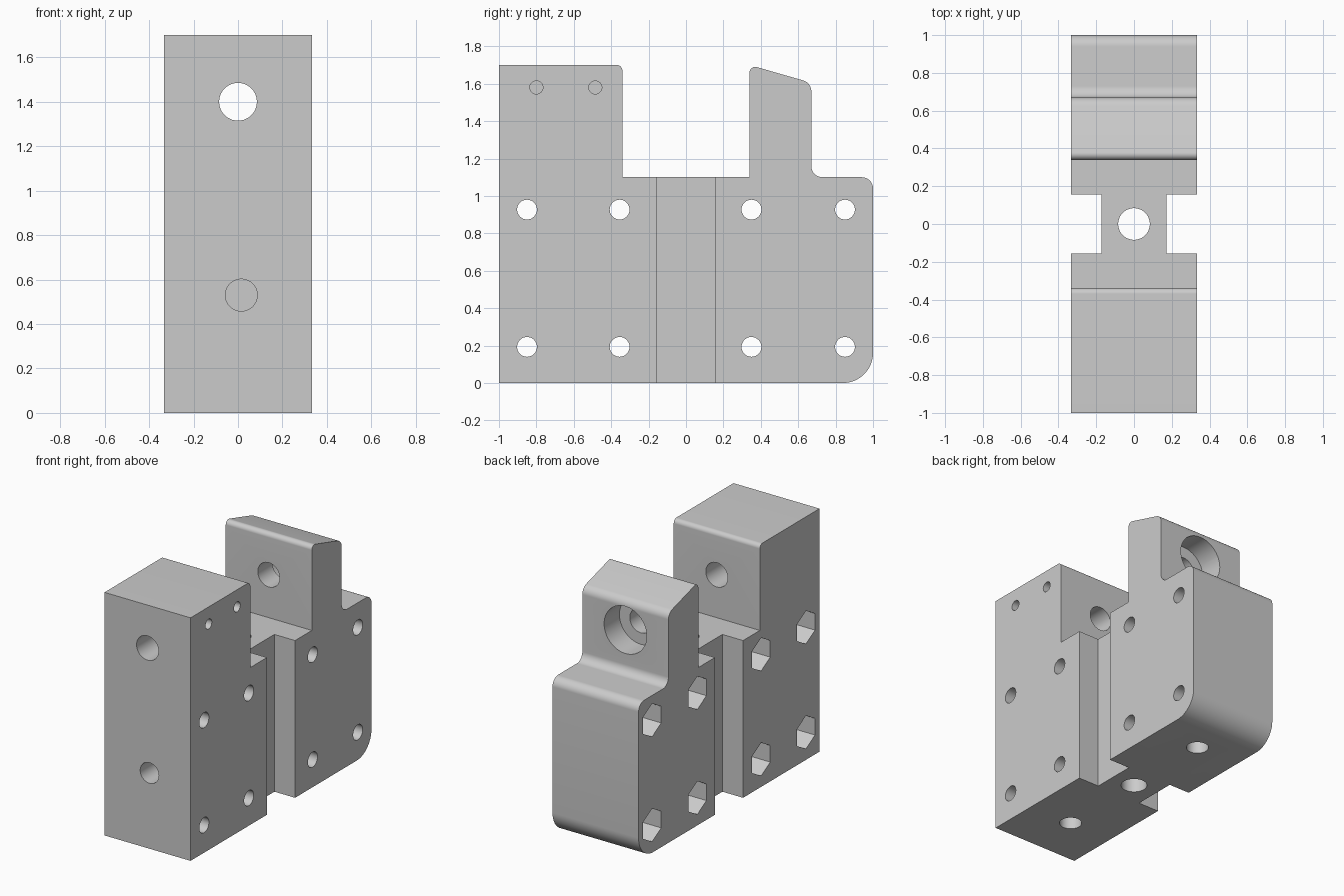
import bpy
import bmesh
import math
from mathutils import Matrix, Vector

cube = bpy.data.objects.get("Cube")
if cube:
    bpy.data.objects.remove(cube)

HALF = 0.333      # half width of the block
LOW = 1.1         # height of the lower body

grey = bpy.data.materials.new("plain grey")
grey.use_nodes = True
colour = (0.6, 0.6, 0.6, 1)
grey.diffuse_color = colour
grey.node_tree.nodes["Principled BSDF"].inputs["Base Color"].default_value = colour


def rounded(corners, steps=10):
    """Turn (y, z, radius) corners into an outline with filleted corners."""
    out = []
    for i, (y, z, r) in enumerate(corners):
        p = Vector((y, z))
        if r == 0:
            out.append(p)
            continue
        a = (Vector(corners[i - 1][:2]) - p).normalized()
        b = (Vector(corners[(i + 1) % len(corners)][:2]) - p).normalized()
        half = a.angle(b) / 2
        centre = p + (a + b).normalized() * r / math.sin(half)
        start = (p + a * r / math.tan(half) - centre).normalized()
        end = (p + b * r / math.tan(half) - centre).normalized()
        for k in range(steps + 1):
            t = k / steps
            out.append(centre + start.lerp(end, t).normalized() * r)
    return out


def make_object(name, bm):
    bmesh.ops.recalc_face_normals(bm, faces=bm.faces)
    mesh = bpy.data.meshes.new(name)
    bm.to_mesh(mesh)
    bm.free()
    mesh.materials.append(grey)
    obj = bpy.data.objects.new(name, mesh)
    bpy.context.collection.objects.link(obj)
    return obj


def cut(bm):
    """Subtract a temporary shape from the block."""
    cutter = make_object("cutter", bm)
    cutter.hide_render = True
    mod = block.modifiers.new("cut", "BOOLEAN")
    mod.operation = "DIFFERENCE"
    mod.solver = "EXACT"
    mod.object = cutter
    bpy.ops.object.modifier_apply(modifier=mod.name)
    bpy.data.objects.remove(cutter)


def drill(axis, start, end, at, radius, sides=40):
    """Cut a hole along an axis; 'at' gives the other two coordinates."""
    bm = bmesh.new()
    bmesh.ops.create_cone(bm, cap_ends=True, segments=sides, radius1=radius,
                          radius2=radius, depth=abs(end - start))
    mid = (start + end) / 2
    if axis == "x":    # the quarter turn stands hexagons on a point
        place = (Matrix.Translation((mid, *at)) @ Matrix.Rotation(math.pi / 2, 4, "Y")
                 @ Matrix.Rotation(math.pi / 2, 4, "Z"))
    elif axis == "y":
        place = Matrix.Translation((at[0], mid, at[1])) @ Matrix.Rotation(math.pi / 2, 4, "X")
    else:
        place = Matrix.Translation((*at, mid))
    bmesh.ops.transform(bm, matrix=place, verts=bm.verts)
    cut(bm)


# Main body: side profile extruded across the width
profile = rounded([
    (-1, 0, 0), (1, 0, 0.16), (1, LOW, 0.06), (0.67, LOW, 0.06),
    (0.67, 1.605, 0.06), (0.34, 1.7, 0.03), (0.34, LOW, 0),
    (-0.34, LOW, 0), (-0.34, 1.7, 0.03), (-1, 1.7, 0)])
bm = bmesh.new()
face = bm.faces.new([bm.verts.new((-HALF, p.x, p.y)) for p in profile])
grown = bmesh.ops.extrude_face_region(bm, geom=[face], use_keep_orig=True)
bmesh.ops.translate(bm, vec=(2 * HALF, 0, 0),
                    verts=[g for g in grown["geom"] if isinstance(g, bmesh.types.BMVert)])
block = make_object("bracket_block", bm)
bpy.context.view_layer.objects.active = block
block.select_set(True)

# Upright grooves on both sides of the waist
for side in (-1, 1):
    bm = bmesh.new()
    bmesh.ops.create_cube(bm, size=1)
    bmesh.ops.scale(bm, vec=(0.4, 0.31, 3), verts=bm.verts)
    bmesh.ops.translate(bm, vec=(side * 0.373, 0, 0.5), verts=bm.verts)
    cut(bm)

# Cross bolt holes with hexagonal nut pockets
for y in (-0.85, -0.355, 0.35, 0.85):
    for z in (0.193, 0.927):
        drill("x", -0.5, 0.5, (y, z), 0.053, 32)
        drill("x", -0.5, -HALF + 0.17, (y, z), 0.116, 6)

# Small blind holes near the top of the tall tower
for y in (-0.8, -0.485):
    drill("x", HALF - 0.25, 0.5, (y, 1.58), 0.035, 32)

# Long rod hole through both uprights, with a counterbore at the back
drill("y", -1.2, 1.2, (0, 1.4), 0.085)
drill("y", 0.5, 0.9, (0, 1.4), 0.165)

# Blind hole in the front, holes in the underside
drill("y", -1.2, -0.6, (0.015, 0.53), 0.072)
drill("z", -0.2, 1.3, (0, 0), 0.084)
for y in (-0.64, 0.64):
    drill("z", -0.2, 0.4, (0, y), 0.072)

bpy.ops.object.shade_smooth_by_angle(angle=math.radians(30))
